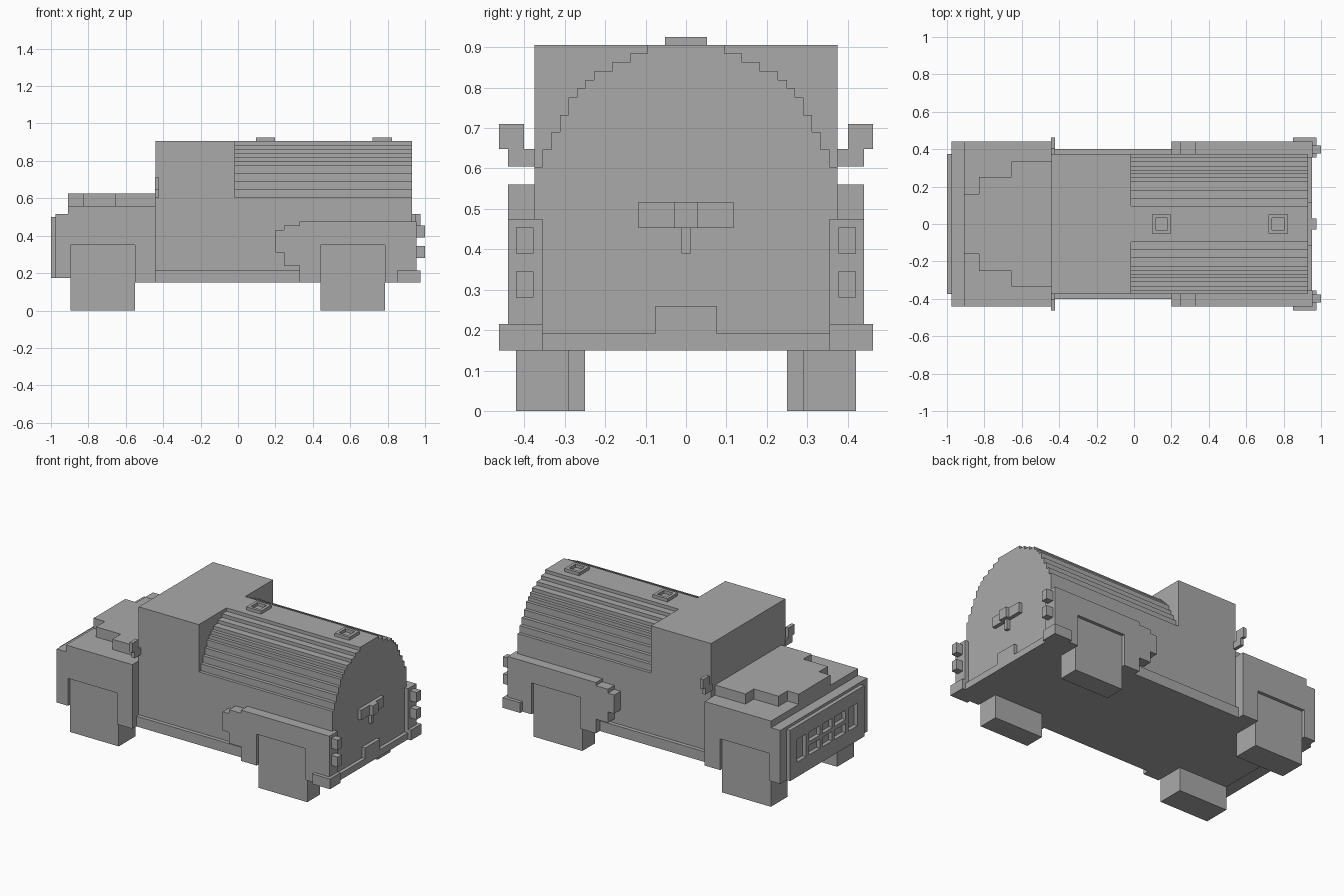
import bpy
import bmesh

cube = bpy.data.objects.get("Cube")
if cube:
    bpy.data.objects.remove(cube, do_unlink=True)

grey = bpy.data.materials.new("plain_grey")
grey.use_nodes = True
grey.diffuse_color = (0.4, 0.4, 0.4, 1)
grey.node_tree.nodes["Principled BSDF"].inputs["Base Color"].default_value = (0.4, 0.4, 0.4, 1)


def finish(name, bm):
    bmesh.ops.recalc_face_normals(bm, faces=bm.faces)
    mesh = bpy.data.meshes.new(name)
    bm.to_mesh(mesh)
    bm.free()
    mesh.materials.append(grey)
    obj = bpy.data.objects.new(name, mesh)
    bpy.context.collection.objects.link(obj)
    return obj


def prism(name, profile, to_point, start, end):
    """Extrude a flat outline from start to end along its normal axis."""
    bm = bmesh.new()
    face = bm.faces.new([bm.verts.new(to_point(a, b, start)) for a, b in profile])
    extruded = bmesh.ops.extrude_face_region(bm, geom=[face])["geom"]
    for v in extruded:
        if isinstance(v, bmesh.types.BMVert):
            v.co = v.co + type(v.co)(to_point(0, 0, end - start))
    return finish(name, bm)


def along_x(y, z, x): return (x, y, z)
def along_y(x, z, y): return (x, y, z)
def along_z(x, y, z): return (x, y, z)


def box(name, x, y, z):
    outline = [(x[0], z[0]), (x[1], z[0]), (x[1], z[1]), (x[0], z[1])]
    return prism(name, outline, along_y, y[0], y[1])


def pair(name, x, y, z):
    box("left_" + name, x, y, z)
    box("right_" + name, x, (-y[1], -y[0]), z)


def mirrored(points):
    return points + [(a, -b) for a, b in reversed(points)]


# Main body and cab
box("lower_body", (-0.44, 0.93), (-0.375, 0.375), (0.15, 0.603))
box("cab", (-0.44, -0.015), (-0.375, 0.375), (0.603, 0.905))
box("sill", (-0.44, 0.33), (-0.40, 0.40), (0.15, 0.215))

# Stepped barrel roof
widths = [0.355, 0.333, 0.311, 0.29, 0.27, 0.25, 0.228, 0.183, 0.139, 0.095]
levels = [0.603, 0.647, 0.69, 0.732, 0.775, 0.797, 0.818, 0.84, 0.862, 0.884, 0.905]
half = []
for i, w in enumerate(widths):
    half += [(w, levels[i]), (w, levels[i + 1])]
barrel = half + [(-y, z) for y, z in reversed(half)]
prism("barrel_roof", barrel, along_x, -0.015, 0.93)

# Front core, with a raised nose underside
nose = [(-0.975, 0.175), (-0.975, 0.517), (-0.91, 0.517), (-0.91, 0.56),
        (-0.44, 0.56), (-0.44, 0.15), (-0.895, 0.15), (-0.895, 0.175)]
prism("front_core", nose, along_y, -0.415, 0.415)

# Fenders with wheel arches
front_arch = nose[:6] + [(-0.55, 0.15), (-0.55, 0.35), (-0.895, 0.35), (-0.895, 0.175)]
rear_arch = [(0.33, 0.15), (0.33, 0.24), (0.245, 0.24), (0.245, 0.31), (0.20, 0.31),
             (0.20, 0.43), (0.245, 0.43), (0.245, 0.455), (0.33, 0.455), (0.33, 0.475),
             (0.955, 0.475), (0.955, 0.15), (0.785, 0.15), (0.785, 0.35),
             (0.44, 0.35), (0.44, 0.15)]
for side, s in (("left", 1), ("right", -1)):
    prism(side + "_front_fender", front_arch, along_y, s * 0.41, s * 0.44)
    prism(side + "_rear_fender", rear_arch, along_y, s * 0.355, s * 0.44)

# Stepped bonnet
bonnet = mirrored([(-0.91, 0.16), (-0.83, 0.16), (-0.83, 0.25), (-0.655, 0.25),
                   (-0.655, 0.335), (-0.44, 0.335)])
prism("bonnet", bonnet, along_z, 0.56, 0.625)

# Wheels
pair("front_wheel", (-0.895, -0.55), (0.25, 0.42), (0, 0.35))
pair("rear_wheel", (0.44, 0.785), (0.29, 0.42), (0, 0.35))

# Grille: outer frame, upright bars and one cross bar
front = (-1.0, -0.975)
box("grille_bottom", front, (-0.375, 0.375), (0.175, 0.27))
box("grille_top", front, (-0.375, 0.375), (0.415, 0.50))
pair("grille_end", front, (0.305, 0.375), (0.27, 0.415))
pair("grille_outer_bar", front, (0.185, 0.215), (0.27, 0.415))
pair("grille_inner_bar", front, (0.05, 0.075), (0.27, 0.415))
box("grille_cross_bar", front, (-0.185, 0.185), (0.33, 0.355))

# Side mirrors
pair("mirror_arm", (-0.445, -0.423), (0.37, 0.44), (0.605, 0.648))
pair("mirror", (-0.445, -0.423), (0.40, 0.4625), (0.648, 0.71))

# Rear details
back = (0.92, 0.953)
box("rear_ledge", back, (-0.36, 0.36), (0.15, 0.192))
box("plate_holder", back, (-0.075, 0.075), (0.192, 0.26))
box("door_handle_bar", back, (-0.117, 0.117), (0.453, 0.517))
box("door_handle_knob", (0.95, 0.975), (-0.03, 0.03), (0.453, 0.517))
box("door_handle_stem", back, (-0.011, 0.011), (0.39, 0.453))
pair("rear_bumper", (0.85, 0.975), (0.355, 0.4625), (0.15, 0.215))
pair("upper_tail_light", (0.95, 1.0), (0.377, 0.42), (0.39, 0.454))
pair("lower_tail_light", (0.95, 1.0), (0.377, 0.42), (0.281, 0.345))

# Roof vents: square rings
for name, x in (("front", 0.147), ("rear", 0.772)):
    z = (0.9, 0.925)
    pair(name + "_vent_side", (x - 0.052, x + 0.052), (0.033, 0.052), z)
    box(name + "_vent_fore", (x - 0.052, x - 0.033), (-0.033, 0.033), z)
    box(name + "_vent_aft", (x + 0.033, x + 0.052), (-0.033, 0.033), z)
